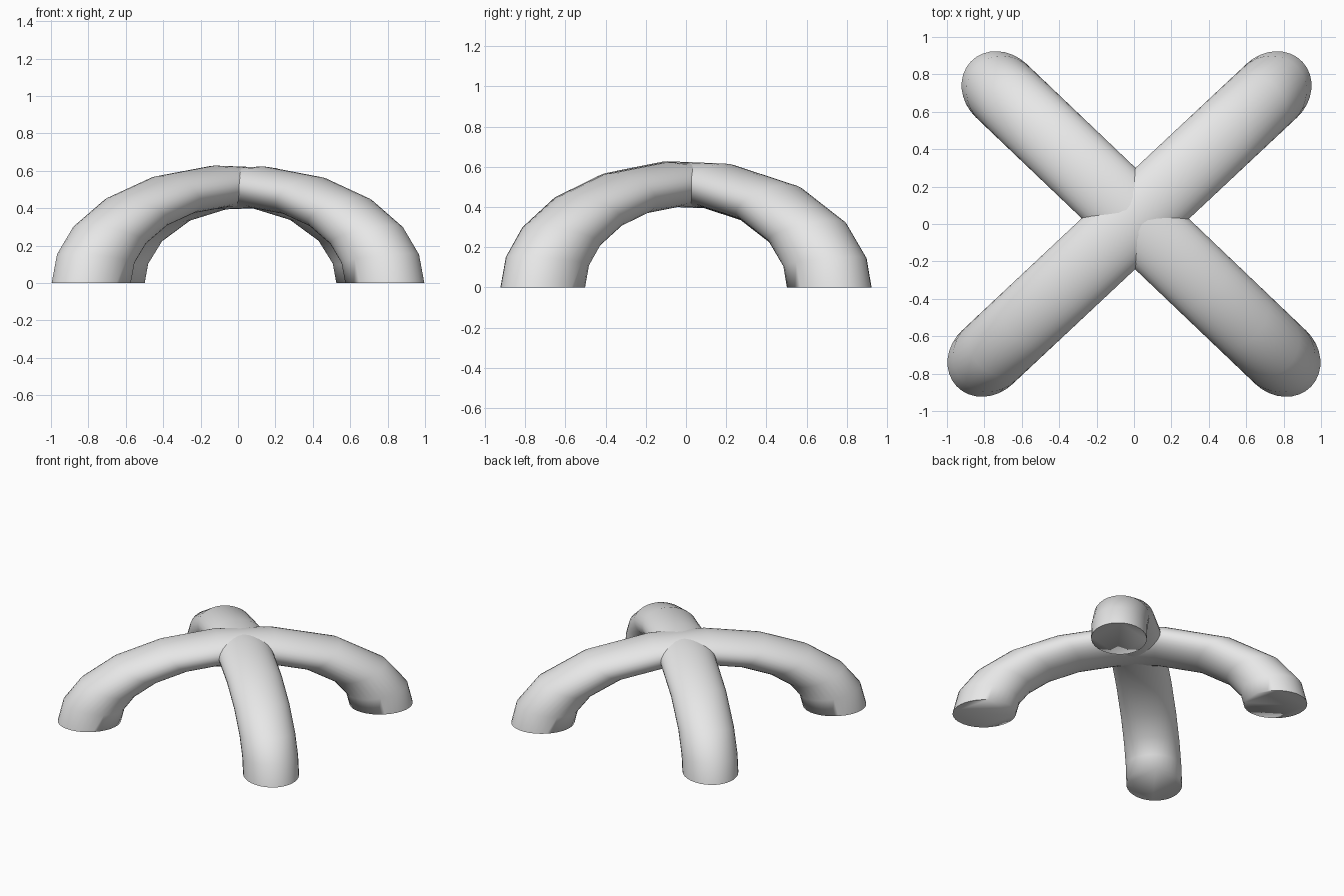
import bpy
import bmesh
from math import sin, cos, pi, radians
from mathutils import Vector

cube = bpy.data.objects.get("Cube")
if cube:
    bpy.data.objects.remove(cube, do_unlink=True)

GREY = (0.8, 0.8, 0.8, 1.0)
mat = bpy.data.materials.new("light grey")
mat.use_nodes = True
mat.diffuse_color = GREY
mat.node_tree.nodes["Principled BSDF"].inputs["Base Color"].default_value = GREY

SIDES = 32
TUBE_LONG, TUBE_WIDE = 0.225, 0.197   # tube half sizes along and across the arch
FLATTEN = 0.498                       # height of the arch relative to its half span
BENDS = (0, 14.6, 29.5, 47, 65, 84, 102.5, 126, 148, 166, 180)


def arch(name, front, back):
    """Flattened half ring with closed feet, from the front foot to the back foot."""
    front, back = Vector(front), Vector(back)
    middle = (front + back) / 2
    span = (front - back).length / 2
    along = (front - back).normalized()
    across = Vector((-along.y, along.x, 0))
    bm = bmesh.new()
    rings = []
    for bend in BENDS:
        t = radians(bend)
        ring = []
        for i in range(SIDES):
            p = 2 * pi * i / SIDES
            r = span + TUBE_LONG * cos(p)
            co = middle + along * r * cos(t) + across * TUBE_WIDE * sin(p)
            co.z = r * sin(t) * FLATTEN
            ring.append(bm.verts.new(co))
        rings.append(ring)
    for a, b in zip(rings, rings[1:]):
        for i in range(SIDES):
            j = (i + 1) % SIDES
            bm.faces.new((a[i], a[j], b[j], b[i]))
    # Flat soles of the feet
    bm.faces.new(rings[0])
    bm.faces.new(rings[-1])
    bmesh.ops.recalc_face_normals(bm, faces=bm.faces)
    mesh = bpy.data.meshes.new(name)
    bm.to_mesh(mesh)
    bm.free()
    mesh.materials.append(mat)
    obj = bpy.data.objects.new(name, mesh)
    bpy.context.collection.objects.link(obj)
    bpy.ops.object.select_all(action='DESELECT')
    obj.select_set(True)
    bpy.context.view_layer.objects.active = obj
    bpy.ops.object.shade_smooth_by_angle(angle=radians(88))
    return obj


# Two arches crossing at the crown
arch("arch_front_right_to_back_left", (-0.785, -0.713, 0), (0.737, 0.713, 0))
arch("arch_front_left_to_back_right", (0.785, -0.713, 0), (-0.71, 0.713, 0))
